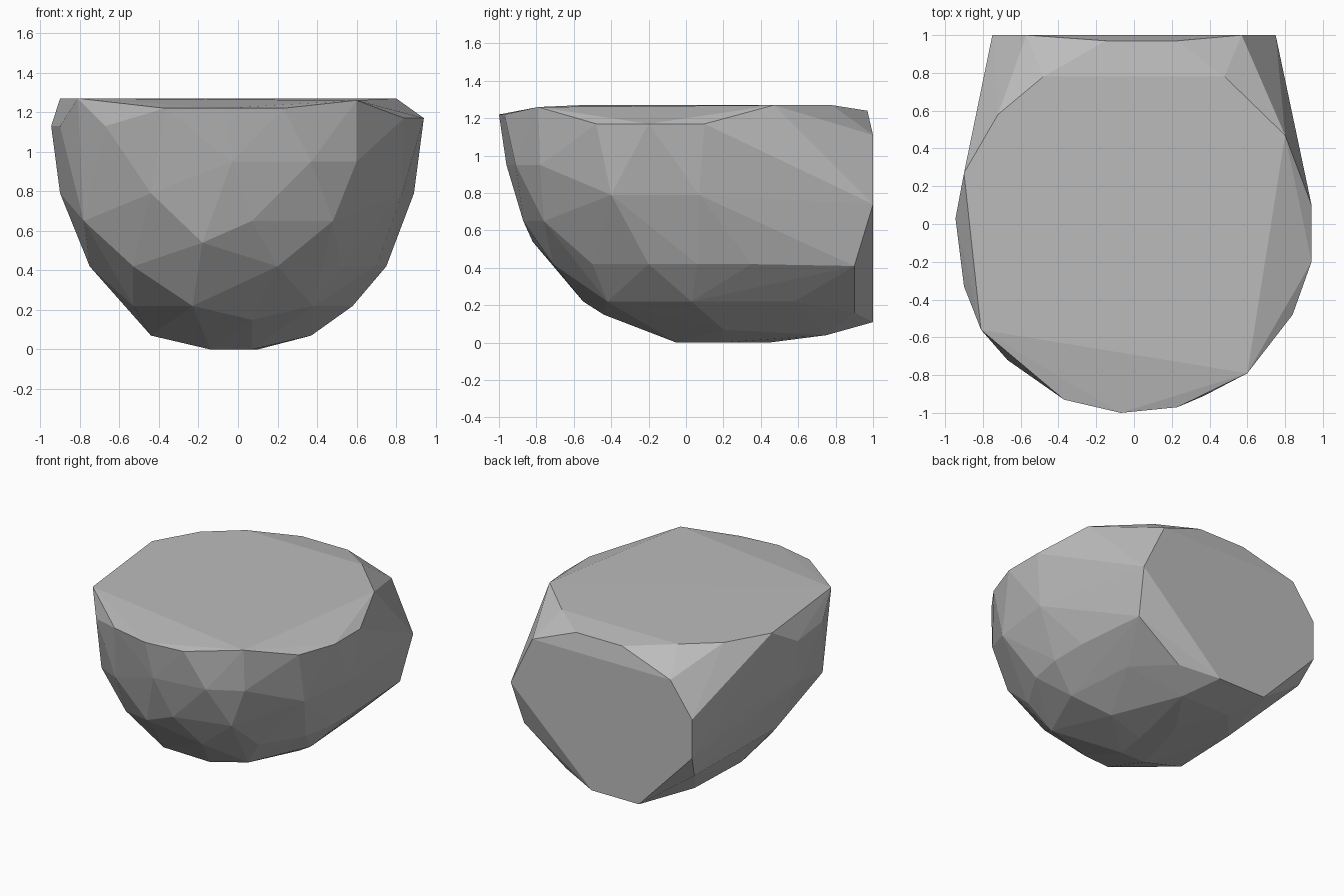
import bpy
import bmesh

# Remove the default cube if present
default_cube = bpy.data.objects.get("Cube")
if default_cube:
    bpy.data.objects.remove(default_cube, do_unlink=True)


def make_material(name, colour):
    material = bpy.data.materials.new(name)
    material.use_nodes = True
    material.diffuse_color = colour
    shader = next(n for n in material.node_tree.nodes if n.type == "BSDF_PRINCIPLED")
    shader.inputs["Base Color"].default_value = colour
    shader.inputs["Roughness"].default_value = 0.9
    return material


def contour(height, outline):
    """Lift a flat outline to the given height."""
    return [(x, y, height) for x, y in outline]


def back_contour(depth, outline):
    """Stand an upright outline at the given depth."""
    return [(x, depth, z) for x, z in outline]


def make_faceted_stone(name, corners, material):
    """Wrap the contours in a tight shell of flat facets."""
    bm = bmesh.new()
    for corner in corners:
        bm.verts.new(corner)
    shell = bmesh.ops.convex_hull(bm, input=bm.verts)
    unused = set(shell["geom_interior"]) | set(shell["geom_unused"])
    loose = [g for g in unused if isinstance(g, bmesh.types.BMVert) and g.is_valid]
    bmesh.ops.delete(bm, geom=loose, context="VERTS")
    bmesh.ops.recalc_face_normals(bm, faces=bm.faces)
    for face in bm.faces:
        face.smooth = False
    mesh = bpy.data.meshes.new(name)
    bm.to_mesh(mesh)
    bm.free()
    mesh.materials.append(material)
    stone = bpy.data.objects.new(name, mesh)
    bpy.context.collection.objects.link(stone)
    return stone


# Flat crown and the chipped lip around it
crown = contour(1.27, [(.8, .47), (.48, .78), (-.48, .78), (-.72, .58),
                       (-.9, .27), (-.81, -.56)])
front_crown = contour(1.26, [(.6, -.79)])
front_lip = contour(1.22, [(.23, -.97), (-.07, -1), (-.37, -.93)])
side_lip = contour(1.17, [(.94, .1), (.94, -.2), (.84, -.48)])
right_lip = contour(1.13, [(-.67, -.72), (-.9, -.33), (-.945, .03)])

# Rounded flanks, from the shoulder down
shoulder = contour(.95, [(.6, -.78), (.37, -.91), (-.03, -.96)])
upper_flank = contour(.79, [(.89, .07), (.83, -.4), (-.44, -.82),
                            (-.9, -.05), (-.85, .45)])
middle_flank = contour(.65, [(.48, -.76), (.07, -.87), (-.78, -.5)])
front_flank = contour(.54, [(-.18, -.82)])
lower_flank = contour(.42, [(.75, .06), (.75, .35), (.7, -.2), (.52, -.5),
                            (.2, -.71), (-.53, -.57), (-.75, 0), (-.71, .45)])

# Belly and the narrow foot
belly = contour(.22, [(.58, .03), (.54, .58), (.38, -.42), (-.23, -.55),
                      (-.53, -.25)])
front_belly = contour(.15, [(.07, -.44)])
underside = contour(.07, [(.37, .2), (-.44, -.03), (-.42, .5)])
foot = contour(0, [(.07, -.05), (-.14, -.05), (.1, .18), (0, .44)])
heel = contour(.04, [(.2, .75), (-.2, .75)])

# Sheared back face with bevelled corners
back_top = back_contour(.97, [(.23, 1.24), (-.15, 1.24)])
back_face = back_contour(1, [(.57, 1.11), (.75, .74), (.08, .11), (-.31, .11),
                             (-.75, .57), (-.75, .86), (-.57, 1.11)])
back_bevel = back_contour(.9, [(.71, .41), (.36, .16), (-.7, .39)])

corners = (crown + front_crown + front_lip + side_lip + right_lip
           + shoulder + upper_flank + middle_flank + front_flank + lower_flank
           + belly + front_belly + underside + foot + heel
           + back_top + back_face + back_bevel)

stone_grey = make_material("stone_grey", (.5, .5, .5, 1))
make_faceted_stone("boulder", corners, stone_grey)
